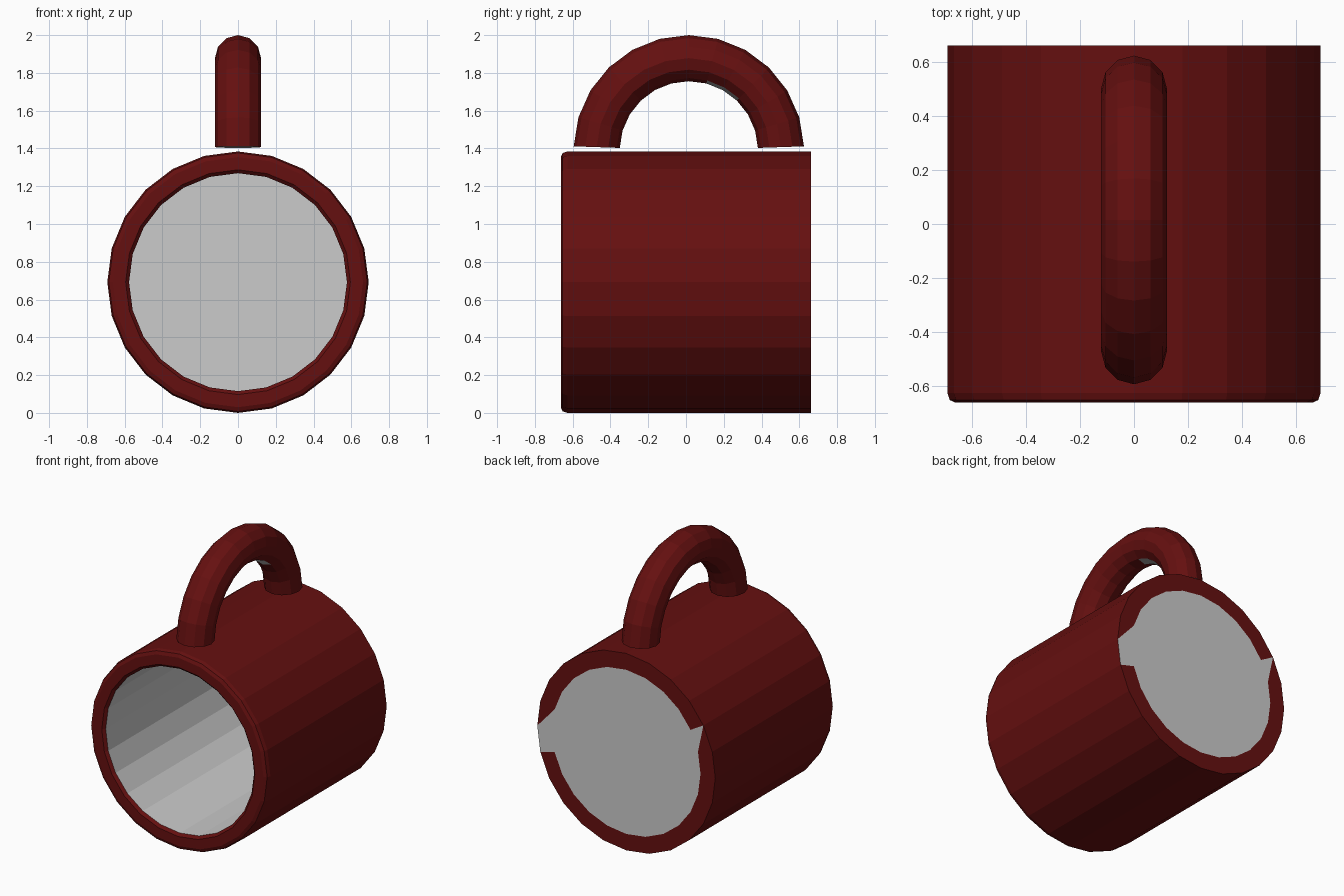
import bpy, bmesh
from math import sin, cos, pi, radians

if "Cube" in bpy.data.objects:
    bpy.data.objects.remove(bpy.data.objects["Cube"])

N = 24                      # sides around the mug
R, RI, CZ = 0.692, 0.577, 0.692
BACK = 0.663

red = bpy.data.materials.new("dark_red")
red.diffuse_color = (0.13, 0.005, 0.005, 1)
red.use_nodes = True
red.node_tree.nodes["Principled BSDF"].inputs["Base Color"].default_value = red.diffuse_color
grey = bpy.data.materials.new("bare_grey")
grey.diffuse_color = (0.8, 0.8, 0.8, 1)
grey.use_nodes = True
grey.node_tree.nodes["Principled BSDF"].inputs["Base Color"].default_value = grey.diffuse_color


def finish(name, bm, mats=()):
    me = bpy.data.meshes.new(name)
    bm.normal_update()
    bm.to_mesh(me)
    bm.free()
    for m in mats:
        me.materials.append(m)
    ob = bpy.data.objects.new(name, me)
    bpy.context.collection.objects.link(ob)
    return ob


def ring(bm, r, y):
    """Ring of vertices around the mug's lying axis."""
    return [bm.verts.new((r * cos(2 * pi * i / N), y, CZ + r * sin(2 * pi * i / N)))
            for i in range(N)]


def bridge(bm, a, b):
    n = len(a)
    return [bm.faces.new((a[i], b[i], b[(i + 1) % n], a[(i + 1) % n])) for i in range(n)]


# outer shell with rounded front rim
bm = bmesh.new()
profile = [(RI, -0.645), (0.595, -BACK), (0.662, -BACK), (0.684, -0.653),
           (R, -0.628), (R, BACK)]
rings = [ring(bm, r, y) for r, y in profile]
for a, b in zip(rings, rings[1:]):
    bridge(bm, a, b)

# flat ring at the back, with the bare patches left uncoloured
outer, inner = rings[-1], ring(bm, RI, BACK)
for k in range(N):
    n = (k + 1) % N
    f1 = bm.faces.new((outer[k], inner[k], inner[n]))
    f2 = bm.faces.new((outer[k], inner[n], outer[n]))
    if k in (0, 10, 23):
        f1.material_index = 1
    if k == 23:
        f2.material_index = 1
finish("mug_shell", bm, (red, grey))

# grey lining and floor
bm = bmesh.new()
front, floor = ring(bm, RI, -0.645), ring(bm, RI, 0.645)
bridge(bm, floor, front)
bm.faces.new(floor)
base = ring(bm, RI, BACK)
bm.faces.new(base[::-1])
finish("mug_lining", bm)

# arched handle
bm = bmesh.new()
SEG, SIDES = 12, 12
HY, HZ, HR, TR = 0.015, 1.39, 0.488, 0.122
loops = []
for s in range(SEG + 1):
    t = radians(2 + 176 * s / SEG)
    loops.append([bm.verts.new((TR * sin(2 * pi * j / SIDES),
                                HY + (HR + TR * cos(2 * pi * j / SIDES)) * cos(t),
                                HZ + (HR + TR * cos(2 * pi * j / SIDES)) * sin(t)))
                  for j in range(SIDES)])
for s in range(SEG):
    faces = bridge(bm, loops[s], loops[s + 1])
    if s in (3, 4):         # bare patch on the inside of the arch
        faces[5].material_index = 1
for cap in (loops[0], loops[-1]):
    bm.faces.new(cap).material_index = 1
bmesh.ops.recalc_face_normals(bm, faces=bm.faces[:])
finish("handle", bm, (red, grey))
